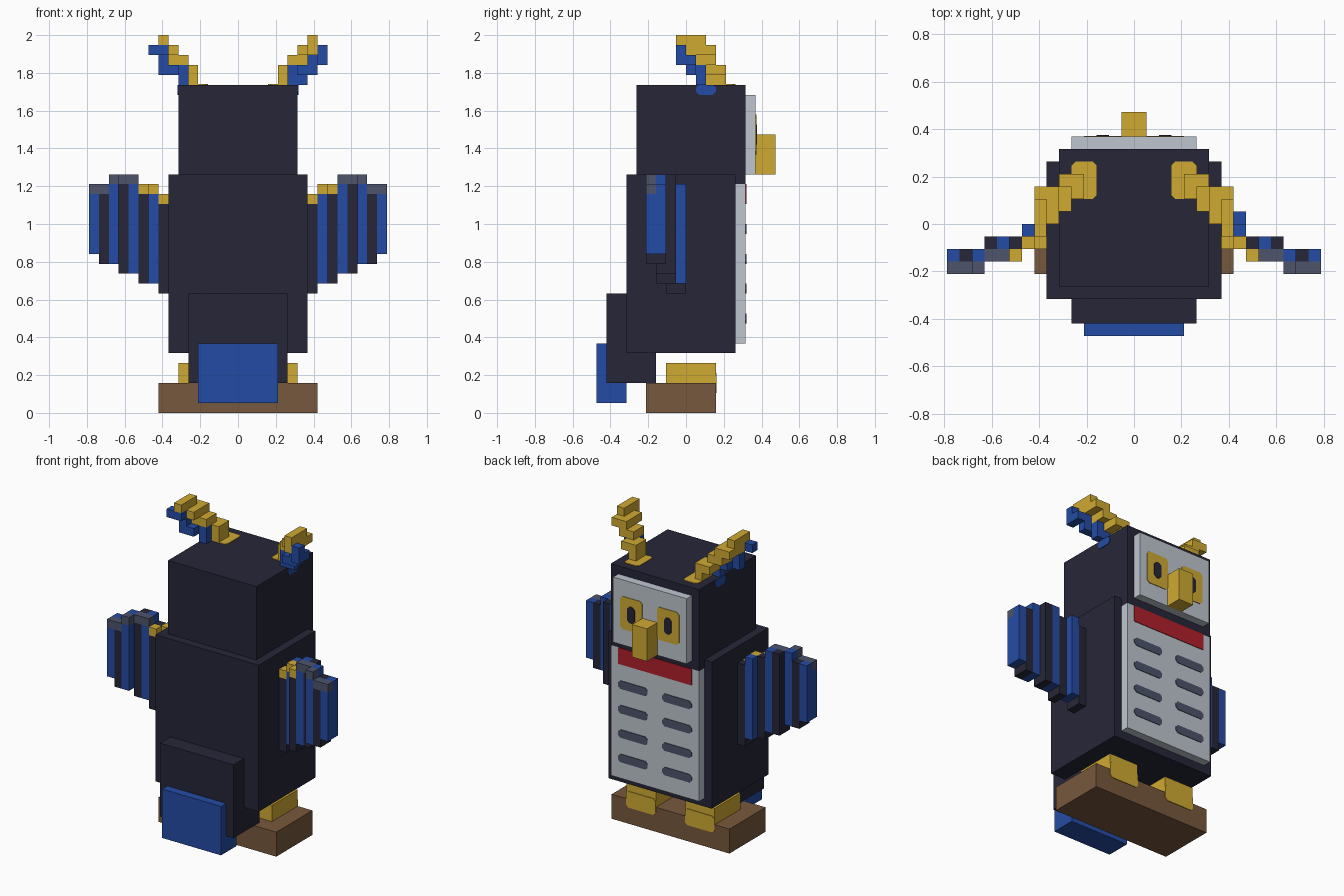
import bpy
import bmesh
from mathutils import Vector

cube = bpy.data.objects.get("Cube")
if cube:
    bpy.data.objects.remove(cube, do_unlink=True)

U = 2 / 38        # one block
THIN = 0.004      # thickness of painted plates


def srgb(r, g, b):
    lin = [((c / 255 + 0.055) / 1.055) ** 2.4 if c > 10 else c / 3294 for c in (r, g, b)]
    return (*lin, 1.0)


def material(name, *rgb):
    m = bpy.data.materials.new(name)
    m.use_nodes = True
    m.diffuse_color = srgb(*rgb)
    m.node_tree.nodes["Principled BSDF"].inputs["Base Color"].default_value = srgb(*rgb)
    return m


NAVY = material("dark navy", 38, 38, 57)
BLUE = material("blue", 36, 76, 165)
GOLD = material("gold", 208, 170, 50)
BROWN = material("brown", 119, 88, 61)
SLATE = material("slate", 77, 84, 107)
PALE = material("pale grey", 190, 198, 207)
RED = material("red", 176, 31, 43)


def finish(name, bm, mat):
    bmesh.ops.recalc_face_normals(bm, faces=bm.faces)
    mesh = bpy.data.meshes.new(name)
    bm.to_mesh(mesh)
    bm.free()
    mesh.materials.append(mat)
    obj = bpy.data.objects.new(name, mesh)
    bpy.context.collection.objects.link(obj)
    return obj


def blocks(name, mat, *boxes, side=1):
    """Boxes given in block units as x0, x1, y0, y1, z0, z1; side -1 mirrors x."""
    bm = bmesh.new()
    for x0, x1, y0, y1, z0, z1 in boxes:
        lo, hi = Vector((x0, y0, z0)), Vector((x1, y1, z1))
        new = bmesh.ops.create_cube(bm, size=1)["verts"]
        for v in new:
            p = (lo + hi) / 2 + v.co * (hi - lo)
            v.co = Vector((p.x * side, p.y, p.z)) * U
    return finish(name, bm, mat)


def plate(name, mat, axis, at, a0, a1, b0, b1, cut=0.3, layer=1):
    """Thin plate with clipped corners, lying on the plane axis = at."""
    bm = bmesh.new()
    ring = [(a0 + cut, b0), (a1 - cut, b0), (a1, b0 + cut), (a1, b1 - cut),
            (a1 - cut, b1), (a0 + cut, b1), (a0, b1 - cut), (a0, b0 + cut)]
    verts = []
    for a, b in ring:
        p = [a * U, b * U]
        p.insert(axis, at * U)
        verts.append(bm.verts.new(p))
    face = bm.faces.new(verts)
    push = Vector((0, 0, 0))
    push[axis] = THIN * layer * (1 if at > 0 else -1)
    ext = bmesh.ops.extrude_face_region(bm, geom=[face])["geom"]
    bmesh.ops.translate(bm, vec=push, verts=[g for g in ext if isinstance(g, bmesh.types.BMVert)])
    return finish(name, bm, mat)


# Stand, trunk and head
blocks("stand", BROWN, (-8, 8, -4, 3, 0, 3))
blocks("body", NAVY, (-7, 7, -6, 5, 6, 24))
blocks("head", NAVY, (-6, 6, -5, 6, 23, 33))
blocks("belly", PALE, (-6, 6, 5, 6, 7, 23))
blocks("face", PALE, (-5, 5, 6, 7, 24, 32))
blocks("beak", GOLD, (-1, 1, 7, 9, 24, 28))
plate("collar", RED, 1, 6, -5, 5, 21, 23, cut=0.05)

# Tail
blocks("tail_base", NAVY, (-5, 5, -8, -3, 3, 12))
blocks("tail_tip", BLUE, (-4, 4, -9, -6, 1, 7))

# Wing feathers from the body outwards: y start, bottom, top
FEATHERS = [(-2, 12, 22), (-2, 13, 23), (-3, 13, 23), (-3, 14, 24),
            (-3, 14, 24), (-4, 15, 24), (-4, 15, 23), (-4, 16, 23)]

for side, label in ((1, "left"), (-1, "right")):
    # Feet with toes hanging over the stand
    blocks(label + "_foot", GOLD, (2, 6, -2, 3, 3, 5), side=side)
    span = sorted((2 * side, 6 * side))
    plate(label + "_toes", GOLD, 1, 3, *span, 2, 4)

    # Eyes
    span = sorted((1 * side, 4 * side))
    plate(label + "_eye", GOLD, 1, 7, *span, 26, 30)
    span = sorted((2 * side, 3 * side))
    plate(label + "_pupil", NAVY, 1, 7, *span, 27, 29, layer=2)

    # Breast marks
    span = sorted((1 * side, 5 * side))
    for row in range(4):
        z = 9 + 3 * row
        plate(f"{label}_breast_mark_{row + 1}", SLATE, 1, 6, *span, z, z + 1)

    # Wings
    for i, (y, z0, z1) in enumerate(FEATHERS):
        x = 7 + i
        blocks(f"{label}_feather_{i + 1}", BLUE if i % 2 else NAVY,
               (x, x + 1, y + 1, y + 2, z0, z1),
               (x, x + 1, y, y + 1, z0, z1 - 1), side=side)
        blocks(f"{label}_feather_cap_{i + 1}", GOLD if i < 3 else SLATE,
               (x, x + 1, y, y + 1, z1 - 1, z1), side=side)

    # Ear tufts: gold front
    blocks(label + "_tuft", GOLD,
           (4, 5, 2, 4, 33, 35),
           (5, 6, 2, 4, 34, 35), (5, 6, 1, 3, 35, 36),
           (6, 7, 1, 3, 35, 36), (6, 7, 0, 3, 36, 37),
           (7, 8, 0, 3, 36, 37), (7, 8, -1, 2, 37, 38), side=side)
    # Ear tufts: blue underside
    blocks(label + "_tuft_underside", BLUE,
           (5, 6, 1, 2, 33, 35), (6, 7, 0, 2, 34, 35),
           (7, 8, 0, 1, 34, 36), side=side)
    # Tuft roots on the head
    span = sorted((3 * side, 5 * side))
    plate(label + "_tuft_root", GOLD, 2, 33, *span, 2, 5)
    plate(label + "_tuft_side_root", BLUE, 0, 6 * side, 1, 3, 32, 33)

# Uneven tuft ends
blocks("left_tuft_inner_end", GOLD, (7, 8, -1, 0, 36, 37))
blocks("left_tuft_end", BLUE, (8, 9, -1, 0, 35, 37), (8, 9, 0, 1, 35, 36), (6, 7, 1, 2, 33, 34))
blocks("right_tuft_end", BLUE, (7, 9, -1, 0, 36, 37), side=-1)
